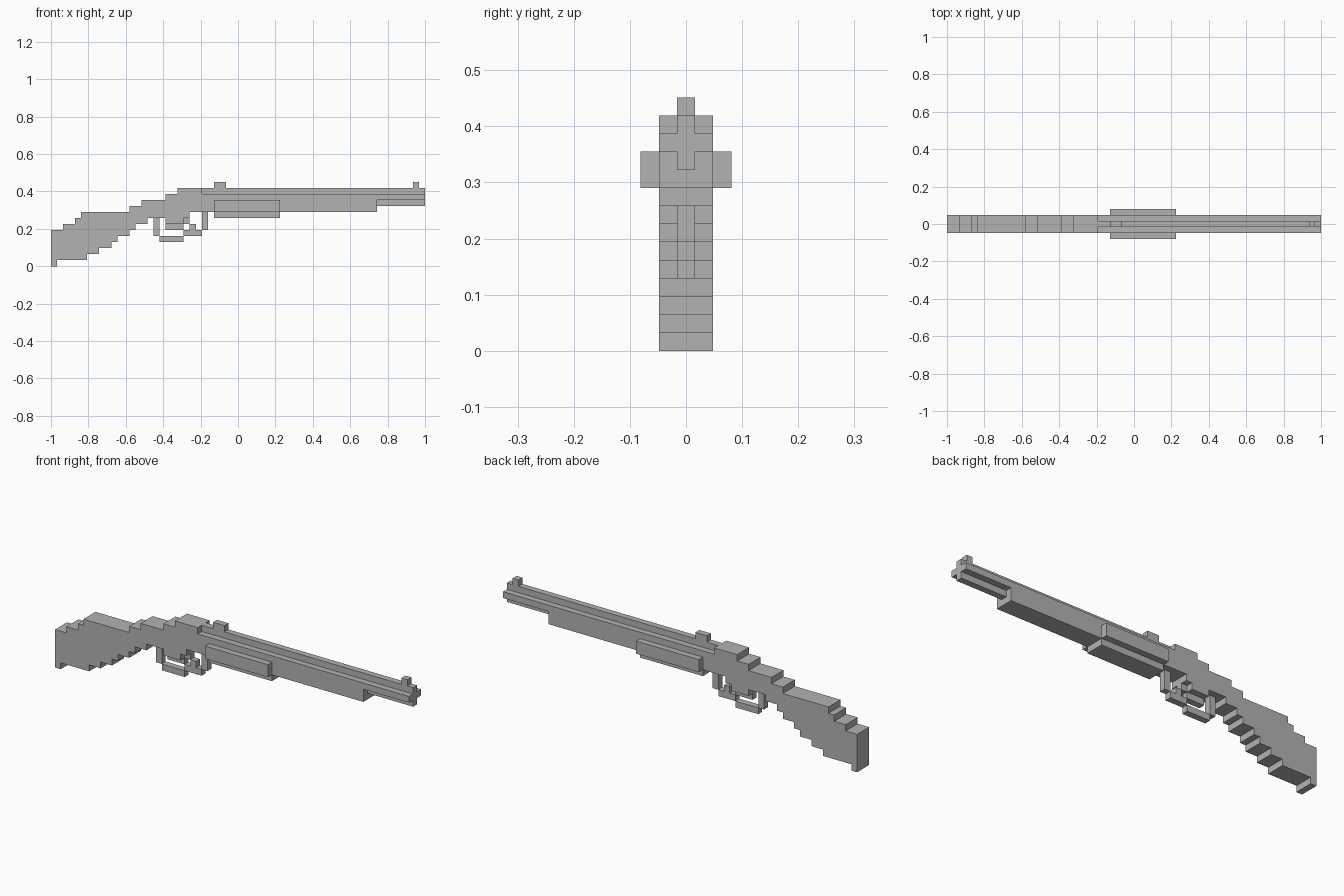
import bpy, bmesh
from mathutils import Vector

UNIT = 2 / 62  # one block of the stepped style

cube = bpy.data.objects.get("Cube")
if cube:
    bpy.data.objects.remove(cube, do_unlink=True)

grey = bpy.data.materials.new("grey")
grey.use_nodes = True
colour = (0.45, 0.45, 0.45, 1)
grey.diffuse_color = colour
grey.node_tree.nodes["Principled BSDF"].inputs["Base Color"].default_value = colour


def slab(name, outline, width):
    """Extrude an (x, z) outline, in blocks, across y."""
    bm = bmesh.new()
    verts = [bm.verts.new(((x - 31) * UNIT, -width / 2 * UNIT, z * UNIT)) for x, z in outline]
    face = bm.faces.new(verts)
    out = bmesh.ops.extrude_face_region(bm, geom=[face], use_keep_orig=True)
    moved = [g for g in out["geom"] if isinstance(g, bmesh.types.BMVert)]
    bmesh.ops.translate(bm, verts=moved, vec=Vector((0, width * UNIT, 0)))
    bmesh.ops.recalc_face_normals(bm, faces=bm.faces)
    mesh = bpy.data.meshes.new(name)
    bm.to_mesh(mesh)
    bm.free()
    mesh.materials.append(grey)
    obj = bpy.data.objects.new(name, mesh)
    bpy.context.collection.objects.link(obj)
    return obj


def box(name, x0, x1, z0, z1, width=1):
    return slab(name, [(x0, z0), (x1, z0), (x1, z1), (x0, z1)], width)


def steps(levels):
    """Turn (end x, height) pairs into a staircase line."""
    points, start = [], 0
    for end, height in levels:
        points += [(start, height), (end, height)]
        start = end
    return points


# Stock, receiver and barrel body in one stepped silhouette
top = steps([(2, 6), (4, 7), (5, 8), (13, 9), (15, 10), (19, 11), (21, 12), (25, 13), (62, 12)])
bottom = steps([(1, 0), (6, 1), (8, 2), (10, 3), (11, 4), (13, 5), (14, 6),
                (16, 7), (19, 8), (22, 7), (23, 8), (54, 9), (62, 11)])
slab("stock_and_barrel", bottom + top[::-1], 3)

# Narrow strips above and below the barrel
box("barrel_rail", 25, 62, 12, 13)
box("barrel_underside", 54, 62, 10, 11)

# Sliding grip, wider than the body
box("grip_sides", 27, 38, 9, 11, 5)
box("grip_base", 27, 38, 8, 9, 3)

# Sights
box("rear_sight", 27, 29, 13, 14)
box("front_sight", 60, 61, 13, 14)

# Guard loop
box("guard_back_post", 17, 18, 5, 8)
box("guard_bar", 18, 22, 4, 5)
box("guard_front_bar", 22, 25, 5, 6)
box("guard_front_post", 25, 26, 6, 9)

# Trigger pieces
box("trigger_base", 19, 22, 6, 7)
box("trigger_link", 22, 23, 7, 8)
box("trigger_tip", 23, 24, 6, 7)
